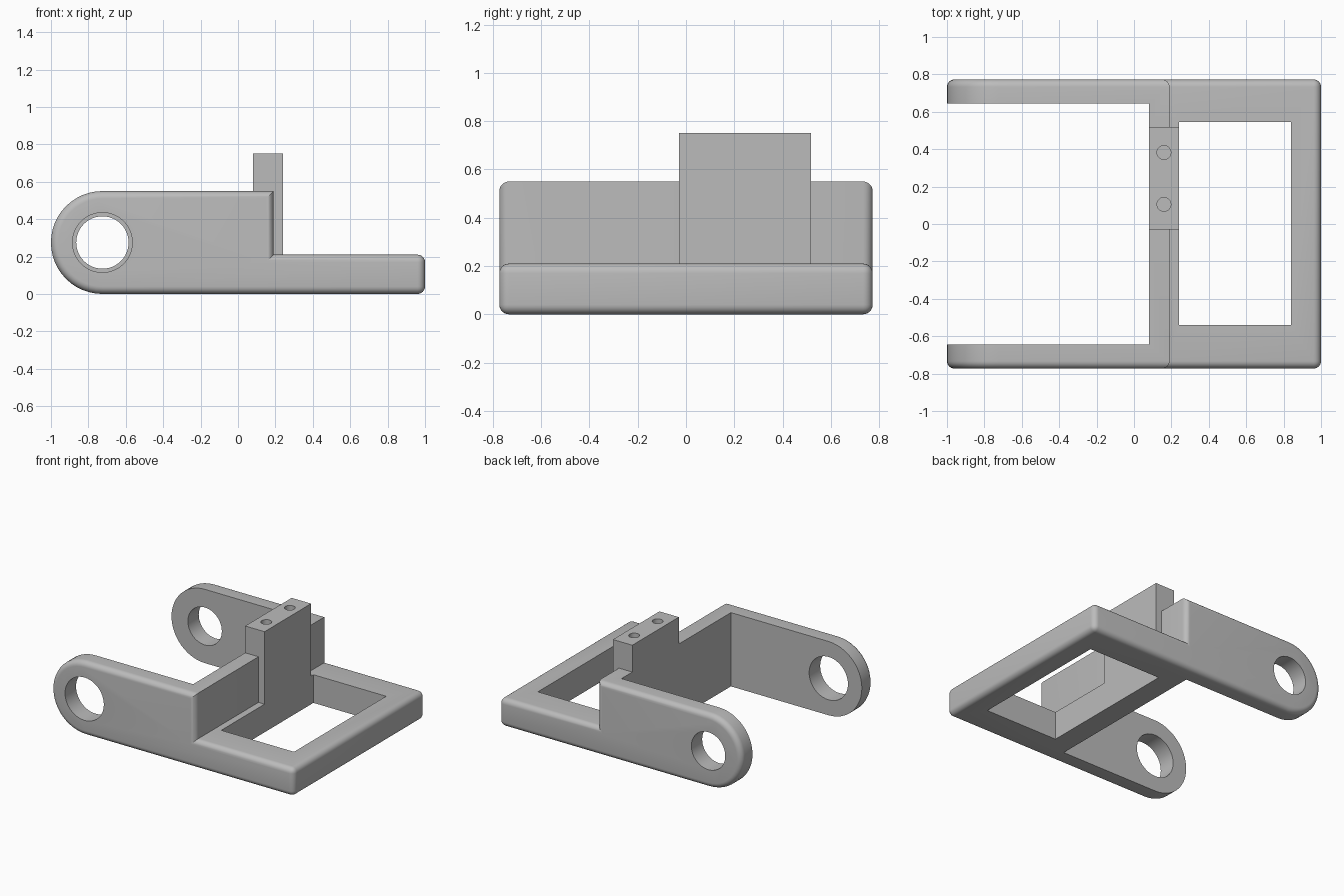
import bpy, bmesh, math
from mathutils import Matrix, Vector

if "Cube" in bpy.data.objects:
    bpy.data.objects.remove(bpy.data.objects["Cube"], do_unlink=True)

grey = bpy.data.materials.new("plain grey")
grey.use_nodes = True
colour = (0.5, 0.5, 0.5, 1)
grey.diffuse_color = colour
grey.node_tree.nodes["Principled BSDF"].inputs["Base Color"].default_value = colour

WIDTH, HEIGHT, RAIL_TOP = 0.773, 0.55, 0.21
RADIUS = HEIGHT / 2
PIVOT_X = RADIUS - 1
WALL_BACK, WALL_FRONT = 0.08, 0.19
FILLET = 0.04


def finish(name, bm):
    bmesh.ops.recalc_face_normals(bm, faces=bm.faces)
    mesh = bpy.data.meshes.new(name)
    bm.to_mesh(mesh)
    bm.free()
    mesh.materials.append(grey)
    obj = bpy.data.objects.new(name, mesh)
    bpy.context.collection.objects.link(obj)
    return obj


def box(name, low, high):
    low, high = Vector(low), Vector(high)
    bm = bmesh.new()
    place = Matrix.Translation((low + high) / 2) @ Matrix.Diagonal((*(high - low), 1))
    bmesh.ops.create_cube(bm, size=1, matrix=place)
    return finish(name, bm)


def cylinder(name, centre, radius, depth, along_y=False):
    bm = bmesh.new()
    turn = Matrix.Rotation(math.pi / 2, 4, "X") if along_y else Matrix()
    bmesh.ops.create_cone(bm, cap_ends=True, segments=48, radius1=radius, radius2=radius,
                          depth=depth, matrix=Matrix.Translation(centre) @ turn)
    return finish(name, bm)


def combine(target, tool, operation):
    tool.hide_render = True
    mod = target.modifiers.new(tool.name, "BOOLEAN")
    mod.operation, mod.solver, mod.object = operation, "EXACT", tool
    bpy.context.view_layer.objects.active = target
    bpy.ops.object.modifier_apply(modifier=mod.name)
    bpy.data.objects.remove(tool, do_unlink=True)


# Side profile: rounded pivot end, tall arm, step down to the low rail
profile = [(1, 0), (1, RAIL_TOP), (WALL_FRONT, RAIL_TOP), (WALL_FRONT, HEIGHT)]
for i in range(25):
    a = math.pi / 2 + math.pi * i / 24
    profile.append((PIVOT_X + RADIUS * math.cos(a), RADIUS + RADIUS * math.sin(a)))

bm = bmesh.new()
side = bm.faces.new([bm.verts.new((x, -WIDTH, z)) for x, z in profile])
new = bmesh.ops.extrude_face_region(bm, geom=[side])["geom"]
bmesh.ops.translate(bm, vec=(0, 2 * WIDTH, 0),
                    verts=[v for v in new if isinstance(v, bmesh.types.BMVert)])
bmesh.ops.recalc_face_normals(bm, faces=bm.faces)

# Round both side outlines and the two long edges of the end rail
rounded = []
for e in bm.edges:
    a, b = (v.co for v in e.verts)
    if abs(a.y - b.y) < 0.001 or min(a.x, b.x) > 0.99:
        rounded.append(e)
bmesh.ops.bevel(bm, geom=rounded, offset=FILLET, segments=6, profile=0.5,
                affect="EDGES", clamp_overlap=False)
bracket = finish("bracket_frame", bm)

# Open space between the arms, and the window in the low frame
combine(bracket, box("arm_gap", (-2, -0.643, -1), (WALL_BACK, 0.645, 2)), "DIFFERENCE")
combine(bracket, box("window", (0.24, -0.54, -1), (0.84, 0.545, 2)), "DIFFERENCE")

# Mounting block on the cross wall
block = box("mount_block", (WALL_BACK, -0.03, 0.1), (0.24, 0.518, 0.75))
combine(bracket, block, "UNION")

# Pivot holes, wider in the front arm, and two blind screw holes
for y, radius in ((-0.71, 0.16), (0.71, 0.14)):
    combine(bracket, cylinder("pivot_hole", (PIVOT_X, y, RADIUS), radius, 0.4, True), "DIFFERENCE")
for y in (0.105, 0.382):
    combine(bracket, cylinder("screw_hole", (0.16, y, 0.75), 0.037, 0.4), "DIFFERENCE")

# Smooth the fillets and bores, keep the corners sharp
bpy.ops.object.select_all(action="DESELECT")
bracket.select_set(True)
bpy.context.view_layer.objects.active = bracket
bpy.ops.object.shade_smooth_by_angle(angle=math.radians(30))
